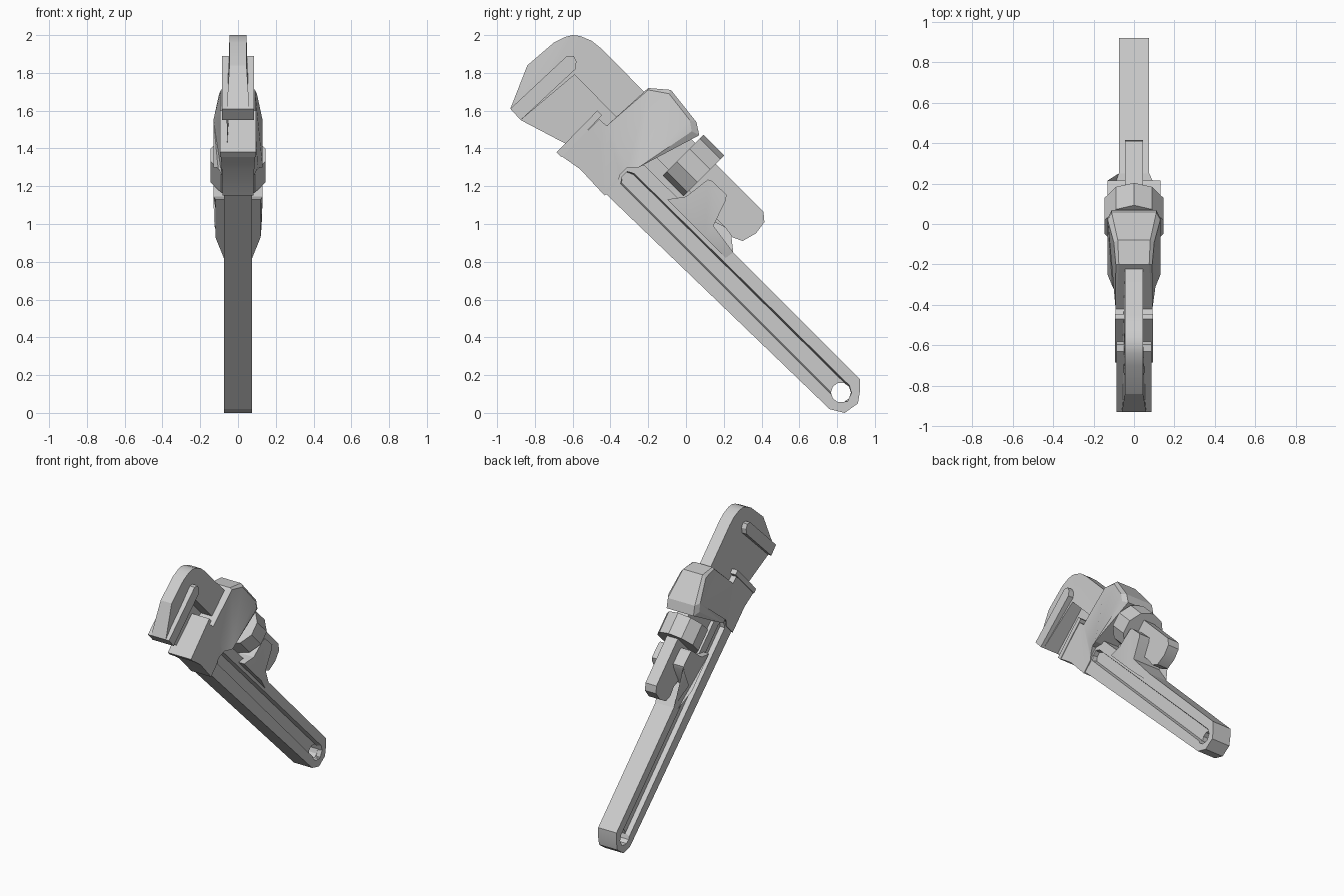
import bpy, bmesh, math
from mathutils import Matrix, Vector

if "Cube" in bpy.data.objects:
    bpy.data.objects.remove(bpy.data.objects["Cube"], do_unlink=True)

steel = bpy.data.materials.new("plain_steel_grey")
steel.use_nodes = True
GREY = (0.6, 0.6, 0.6, 1.0)
steel.diffuse_color = GREY
steel.node_tree.nodes["Principled BSDF"].inputs["Base Color"].default_value = GREY


def make_object(name, bm):
    """Turn a bmesh into a linked object with the steel material."""
    bmesh.ops.recalc_face_normals(bm, faces=bm.faces)
    mesh = bpy.data.meshes.new(name)
    bm.to_mesh(mesh)
    bm.free()
    mesh.materials.append(steel)
    obj = bpy.data.objects.new(name, mesh)
    bpy.context.collection.objects.link(obj)
    return obj


def loft(name, loops):
    """Skin equal-length loops of (x, y, z) points and cap both ends."""
    bm = bmesh.new()
    rings = [[bm.verts.new(p) for p in loop] for loop in loops]
    for a, b in zip(rings, rings[1:]):
        for i in range(len(a)):
            j = (i + 1) % len(a)
            bm.faces.new((a[i], a[j], b[j], b[i]))
    caps = [bm.faces.new(rings[0]), bm.faces.new(rings[-1])]
    bmesh.ops.triangulate(bm, faces=caps)
    return make_object(name, bm)


def side(profile, half, sign):
    """Place a (y, z[, half width]) profile on one side of the centre plane."""
    return [(sign * (p[2] if len(p) > 2 else half), p[0], p[1]) for p in profile]


def plate(name, outer, half=0.0, inner=None):
    """Symmetric slab; an inner profile gives its cheeks a chamfer."""
    loops = [side(outer, half, -1), side(outer, half, 1)]
    if inner:
        loops = [side(inner, half, -1)] + loops + [side(inner, half, 1)]
    return loft(name, loops)


def cylinder(name, radius, depth, sides, centre, axis):
    bm = bmesh.new()
    turn = Vector((0, 0, 1)).rotation_difference(Vector(axis)).to_matrix().to_4x4()
    bmesh.ops.create_cone(bm, cap_ends=True, segments=sides, radius1=radius,
                          radius2=radius, depth=depth,
                          matrix=Matrix.Translation(centre) @ turn)
    return make_object(name, bm)


def activate(obj):
    bpy.ops.object.select_all(action='DESELECT')
    obj.select_set(True)
    bpy.context.view_layer.objects.active = obj


def cut(target, cutter):
    cutter.hide_render = True
    mod = target.modifiers.new("cut", 'BOOLEAN')
    mod.operation = 'DIFFERENCE'
    mod.solver = 'EXACT'
    mod.object = cutter
    activate(target)
    bpy.ops.object.modifier_apply(modifier=mod.name)
    bpy.data.objects.remove(cutter, do_unlink=True)


# Handle with a rounded end
handle = plate("handle", [
    (-.56, 1.29), (.76, .02), (.84, 0), (.91, .05), (.92, .11), (.92, .18),
    (.87, .23), (.25, .85), (.10, .99), (-.22, 1.31)], 0.075)

# Long recess in both handle faces, with slightly sloped walls
recess = [(-.35, 1.21), (-.34, 1.25), (-.31, 1.28), (-.27, 1.27), (.87, .15),
          (.88, .11), (.855, .06), (.80, .06), (.77, .09)]
cy = sum(p[0] for p in recess) / len(recess)
cz = sum(p[1] for p in recess) / len(recess)
slim = Vector((0, 1, 1)).normalized()
for sign in (-1, 1):
    floor = []
    for y, z in recess:
        # narrow the floor across the handle only
        across = (y - cy) * slim.y + (z - cz) * slim.z
        floor.append((sign * 0.04, y - across * 0.25 * slim.y, z - across * 0.25 * slim.z))
    cut(handle, loft("recess_cutter", [floor, side(recess, 0.1, sign)]))

# Hanging hole
cut(handle, cylinder("hole_cutter", 0.053, 0.4, 10, (0, .82, .108), (1, 0, 0)))

# Head housing, flaring towards the nut, chamfered along its back
front_edge = [(-.66, 1.36, .09), (-.56, 1.29, .085), (-.43, 1.15, .08),
              (-.36, 1.22, .08), (-.35, 1.26, .085), (-.31, 1.30, .105),
              (-.25, 1.30, .13)]
top_edge = [(-.42, 1.52, .09), (-.46, 1.555, .09)]
back_edge = [(.07, 1.47, .11), (.055, 1.54, .11), (-.08, 1.71, .08), (-.20, 1.72, .075)]
back_cheek = [(.03, 1.49, .13), (.02, 1.55, .13), (-.09, 1.69, .10), (-.20, 1.71, .09)]


def widen(points, amount):
    return [(y, z, h + amount) for y, z, h in points]


head = plate("head_housing", front_edge + back_edge + top_edge,
             inner=widen(front_edge, .001) + back_cheek + widen(top_edge, .001))

# Shoulder behind the nut, tapering into the handle
shoulder = plate("shoulder", [
    (-.10, 1.13, .12), (.10, .93, .12), (.21, .82, .075), (.25, .85, .075),
    (.145, .99, .125), (.21, 1.125, .13), (.215, 1.155, .13), (.135, 1.23, .13),
    (.115, 1.235, .13), (0, 1.145, .13)])

# Fixed jaw plate
fixed_jaw = plate("fixed_jaw", [
    (-.685, 1.38), (-.47, 1.60), (-.445, 1.575), (-.66, 1.355)], 0.095)

# Sliding hook jaw and its shank
hook_jaw = plate("hook_jaw", [
    (-.93, 1.61, .06), (-.84, 1.84), (-.70, 1.96), (-.64, 1.99), (-.60, 2.0),
    (-.56, 1.995), (-.50, 1.97), (-.45, 1.93), (.41, 1.065), (.415, 1.01),
    (.37, .95), (.30, .91), (.245, .93), (.21, .98), (-.59, 1.79),
    (-.875, 1.55, .06)], 0.045)

# Wide gripping pad under the hook
hook_pad = plate("hook_pad", [
    (-.93, 1.61), (-.63, 1.89), (-.595, 1.89), (-.58, 1.86), (-.585, 1.82),
    (-.875, 1.55)], 0.086)

# Adjusting nut around the shank
nut = cylinder("adjusting_nut", 0.153, 0.157, 10, (0, .04, 1.31), (0, 1, -1))

for part in (handle, head, shoulder, fixed_jaw, hook_jaw, hook_pad, nut):
    activate(part)
    bpy.ops.object.shade_smooth_by_angle(angle=math.radians(25))
